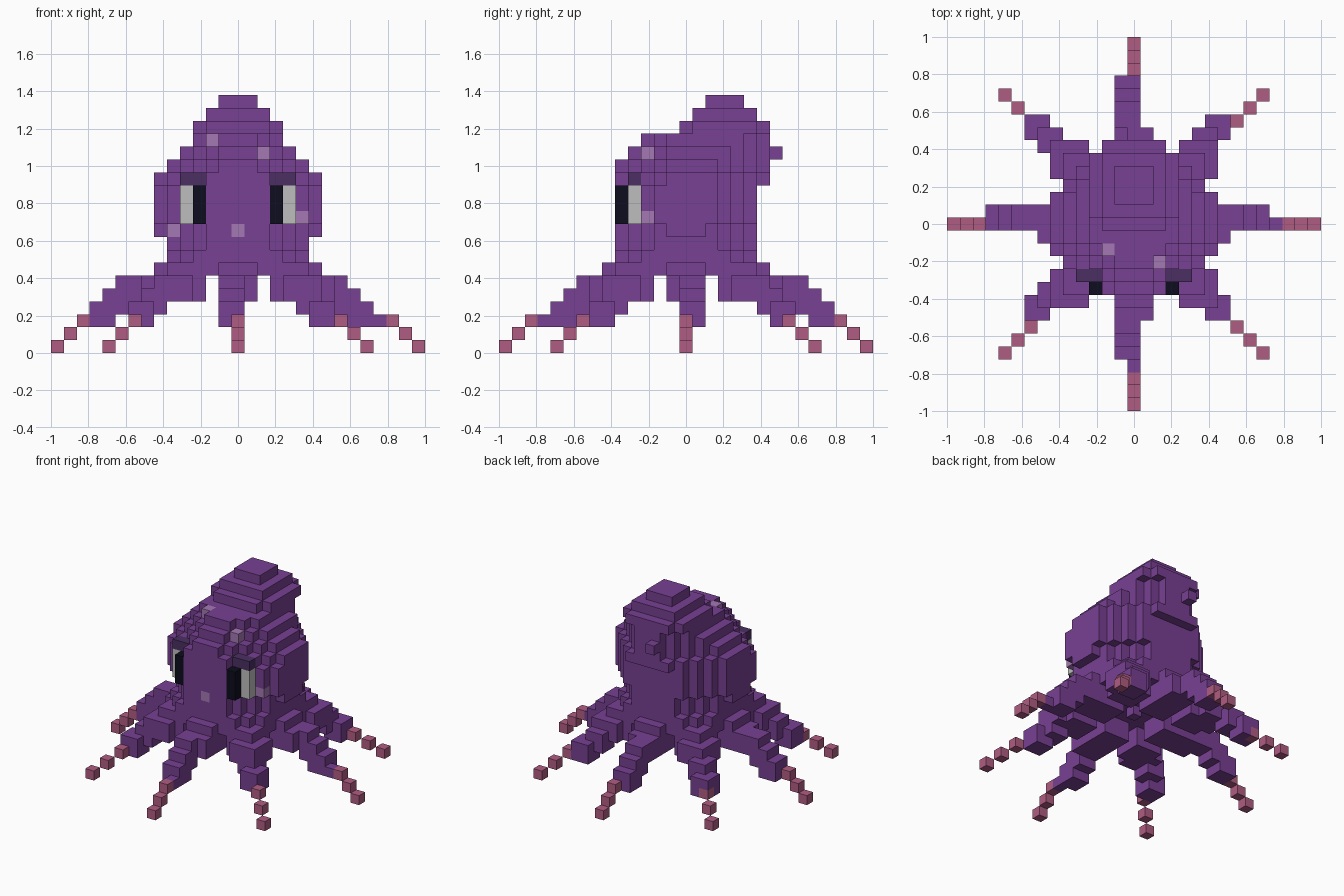
import bpy
import bmesh
from mathutils import Vector

if "Cube" in bpy.data.objects:
    bpy.data.objects.remove(bpy.data.objects["Cube"])

S = 2 / 29                      # size of one cube
cells = {}                      # (i, j, k) -> (part, colour)


def box(i0, i1, j0, j1, k0, k1, part, colour):
    for i in range(i0, i1 + 1):
        for j in range(j0, j1 + 1):
            for k in range(k0, k1 + 1):
                cells[i, j, k] = (part, colour)


# Head: chamfered layers (bottom row, top row, half width, front, back, corner cut)
LAYERS = [
    (6, 7, 5, -5, 5, 2),
    (8, 8, 5, -5, 5, 3),
    (9, 9, 6, -5, 5, 4),
    (10, 12, 6, -5, 5, 3),
    (13, 13, 6, -5, 6, 4),
    (14, 14, 5, -5, 6, 4),
    (15, 15, 4, -4, 6, 3),
    (16, 16, 3, -3, 6, 2),
    (17, 17, 3, 0, 6, 1),
    (18, 18, 2, 1, 5, 0),
    (19, 19, 1, 2, 4, 0),
]
for k0, k1, h, y0, y1, cut in LAYERS:
    for k in range(k0, k1 + 1):
        for i in range(-h, h + 1):
            for j in range(y0, y1 + 1):
                if h - abs(i) + min(j - y0, y1 - j) >= cut:
                    cells[i, j, k] = ("head", "purple")
cells[-1, 7, 15] = ("head", "purple")       # small bump on the back
cells[0, 0, 5] = ("head", "purple")         # small bump underneath

# Eight tentacles: thick root, stepped middle, single-cube tip
for dx in (-1, 0, 1):
    for dy in (-1, 0, 1):
        if dx == dy == 0:
            continue
        if dx and dy:
            roots = [(4, 4, 6), (5, 4, 5)]
            steps = [(6, 3), (7, 2)]
            tip = 8
        else:
            roots = [(4, 4, 6), (5, 4, 6), (6, 4, 5)]
            steps = [(7, 4), (8, 4), (9, 3), (10, 2)]
            tip = 12
            cells[11 * dx, 11 * dy, 2] = ("tentacles", "purple")
        for c, k0, k1 in roots:
            x, y = c * dx, c * dy
            box(x - 1, x + 1, y - 1, y + 1, k0, k1, "tentacles", "purple")
        for c, k in steps:
            x, y = c * dx, c * dy
            box(x - 1, x, y, y + 1, k, k + 1, "tentacles", "purple")
        for n in range(3):
            c = tip + n
            cells[c * dx, c * dy, 2 - n] = ("tentacle_tips", "pink")

# Eyes and eyelids
for side in (-1, 1):
    for k in (10, 11, 12):
        cells[3 * side, -5, k] = ("pupils", "black")
        cells[4 * side, -4, k] = ("eye_whites", "light grey")
    for i in (3, 4):
        cells[i * side, -4, 13] = ("eyelids", "dark purple")

# Pale skin spots and mouth
for p in ((-2, -2, 16), (2, -3, 15), (-5, -2, 9), (5, -3, 10), (0, -5, 9)):
    cells[p] = ("spots", "lilac")

COLOURS = {
    "purple": (0.188, 0.051, 0.292),
    "pink": (0.434, 0.107, 0.223),
    "black": (0.004, 0.004, 0.013),
    "light grey": (0.515, 0.515, 0.515),
    "dark purple": (0.070, 0.028, 0.122),
    "lilac": (0.376, 0.188, 0.456),
}
mats = {}
for name, rgb in COLOURS.items():
    mats[name] = bpy.data.materials.new(name)
    mats[name].diffuse_color = (*rgb, 1)


def build(part):
    """Mesh the outer cube faces of one part."""
    bm = bmesh.new()
    verts = {}
    colour = None
    for pos, (name, col) in cells.items():
        if name != part:
            continue
        colour = col
        for axis in range(3):
            for sign in (-1, 1):
                n = Vector((0, 0, 0))
                n[axis] = sign
                if tuple(int(a + b) for a, b in zip(pos, n)) in cells:
                    continue
                u, v = Vector((0, 0, 0)), Vector((0, 0, 0))
                u[(axis + 1) % 3] = 1
                v[(axis + 2) % 3] = sign
                quad = []
                for a, b in ((-1, -1), (1, -1), (1, 1), (-1, 1)):
                    p = Vector(pos) + Vector((0, 0, 0.5)) + (n + a * u + b * v) / 2
                    key = tuple(round(2 * t) for t in p)
                    if key not in verts:
                        verts[key] = bm.verts.new(p * S)
                    quad.append(verts[key])
                bm.faces.new(quad)
    mesh = bpy.data.meshes.new(part)
    bm.to_mesh(mesh)
    bm.free()
    mesh.materials.append(mats[colour])
    bpy.context.collection.objects.link(bpy.data.objects.new(part, mesh))


for part in ("head", "tentacles", "tentacle_tips", "pupils", "eye_whites", "eyelids", "spots"):
    build(part)

for m in bpy.data.materials:
    if m.users and not m.is_grease_pencil:
        m.use_nodes = True
        m.node_tree.nodes["Principled BSDF"].inputs["Base Color"].default_value = m.diffuse_color
